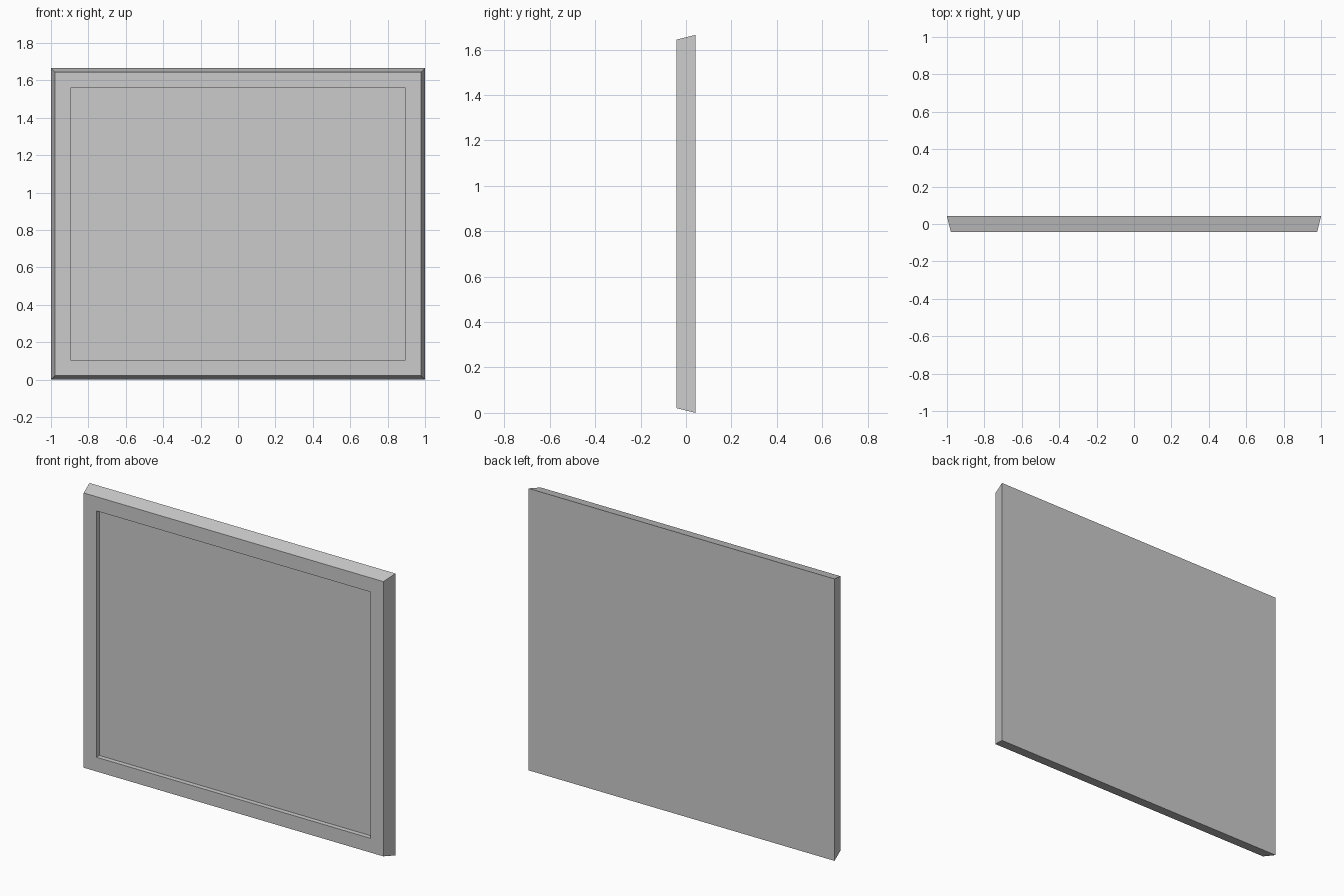
import bpy, bmesh

if "Cube" in bpy.data.objects:
    bpy.data.objects.remove(bpy.data.objects["Cube"])

W, H, D = 1.0, 1.665, 0.042   # half width, height, half depth
TAPER = 0.021                 # front face is smaller than the back
BORDER = 0.084                # width of the flat rim
RECESS = 0.028                # depth of the sunken panel


def ring(bm, inset, y):
    x = W - inset
    return [bm.verts.new(p) for p in ((-x, y, inset), (x, y, inset),
                                      (x, y, H - inset), (-x, y, H - inset))]


def bridge(bm, a, b):
    for i in range(4):
        j = (i + 1) % 4
        bm.faces.new((a[i], a[j], b[j], b[i]))


# Tapered slab: back, bevelled sides, front rim, recess walls, sunken panel
bm = bmesh.new()
rings = [ring(bm, 0, D),
         ring(bm, TAPER, -D),
         ring(bm, TAPER + BORDER, -D),
         ring(bm, TAPER + BORDER, -D + RECESS)]
for a, b in zip(rings, rings[1:]):
    bridge(bm, a, b)
bm.faces.new(rings[0])
bm.faces.new(rings[-1])
bmesh.ops.recalc_face_normals(bm, faces=bm.faces)

mesh = bpy.data.meshes.new("framed_panel")
bm.to_mesh(mesh)
bm.free()
panel = bpy.data.objects.new("framed_panel", mesh)
bpy.context.collection.objects.link(panel)
